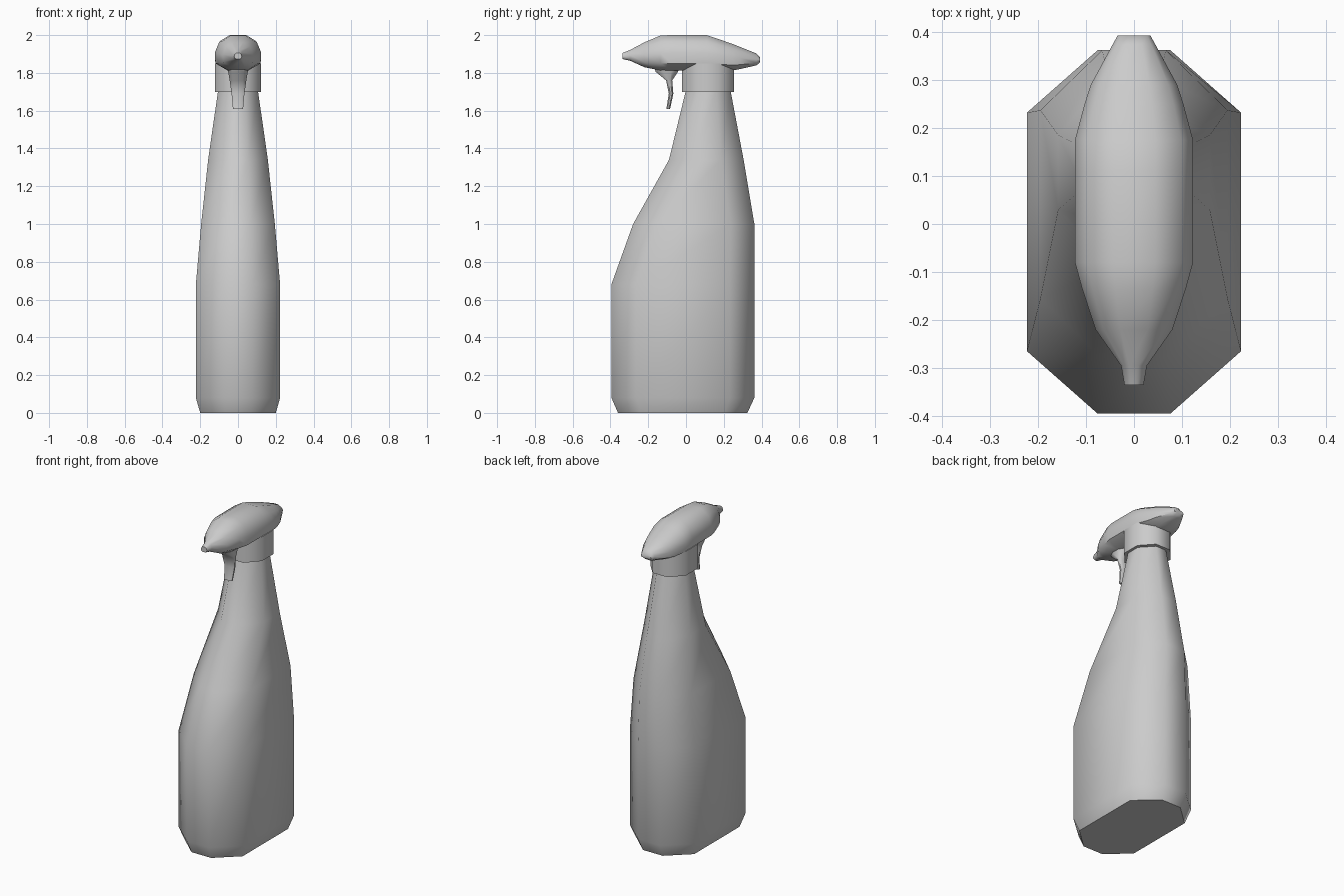
import bpy, math

if "Cube" in bpy.data.objects:
    bpy.data.objects.remove(bpy.data.objects["Cube"])


def loft(name, rings, angle=52):
    """Skin a list of equal-length point rings and cap both ends."""
    n = len(rings[0])
    verts = [p for r in rings for p in r]
    faces = []
    for k in range(len(rings) - 1):
        a, b = k * n, (k + 1) * n
        faces += [(a + i, a + (i + 1) % n, b + (i + 1) % n, b + i) for i in range(n)]
    last = (len(rings) - 1) * n
    faces += [tuple(reversed(range(n))), tuple(range(last, last + n))]
    me = bpy.data.meshes.new(name)
    me.from_pydata(verts, [], faces)
    ob = bpy.data.objects.new(name, me)
    bpy.context.collection.objects.link(ob)
    bpy.ops.object.select_all(action='DESELECT')
    ob.select_set(True)
    bpy.context.view_layer.objects.active = ob
    bpy.ops.object.mode_set(mode='EDIT')
    bpy.ops.mesh.select_all(action='SELECT')
    bpy.ops.mesh.normals_make_consistent(inside=False)
    bpy.ops.object.mode_set(mode='OBJECT')
    bpy.ops.object.shade_smooth_by_angle(angle=math.radians(angle))
    return ob


def octagon(z, hx, y0, y1, c, fx=0.34):
    """Chamfered rectangle at height z; c is the chamfer length along y."""
    x = hx * fx
    return [(x, y0, z), (hx, y0 + c, z), (hx, y1 - c, z), (x, y1, z),
            (-x, y1, z), (-hx, y1 - c, z), (-hx, y0 + c, z), (-x, y0, z)]


# bottle body: z, half width, front y, back y, chamfer
body = [(0.0, 0.20, -0.36, 0.325, 0.12), (0.08, 0.223, -0.395, 0.362, 0.13),
        (0.68, 0.223, -0.395, 0.362, 0.13), (1.0, 0.195, -0.28, 0.362, 0.125),
        (1.34, 0.158, -0.09, 0.305, 0.12), (1.71, 0.105, 0.0, 0.235, 0.075)]
loft("bottle", [octagon(*s) for s in body])

# collar between the neck and the spray head
loft("collar", [octagon(z, 0.123, -0.02, 0.255, 0.08, 0.42) for z in (1.70, 1.85)])

# spray head: y, half width, bottom z, top z
half = [(0.36, 1.0), (0.8, 0.82), (1.0, 0.5), (0.97, 0.2), (0.45, 0.0)]
section = half + [(-x, t) for x, t in reversed(half)]
head = [(-0.335, 0.02, 1.873, 1.906), (-0.295, 0.027, 1.864, 1.922),
        (-0.22, 0.08, 1.83, 1.962), (-0.135, 0.108, 1.813, 1.998),
        (-0.08, 0.123, 1.813, 2.0), (0.11, 0.123, 1.813, 2.0),
        (0.175, 0.123, 1.813, 1.978), (0.25, 0.103, 1.813, 1.952),
        (0.29, 0.09, 1.821, 1.936), (0.373, 0.045, 1.84, 1.903),
        (0.393, 0.034, 1.856, 1.88)]
loft("spray_head", [[(w * x, y, b + (t - b) * f) for x, f in section]
                    for y, w, b, t in head])

# trigger: z, half width, front y, back y
trigger = [(1.835, 0.055, -0.17, -0.03), (1.805, 0.052, -0.16, -0.043),
           (1.76, 0.044, -0.105, -0.073), (1.69, 0.034, -0.091, -0.067),
           (1.61, 0.027, -0.104, -0.084)]
loft("trigger", [octagon(z, w, a, b, (b - a) * 0.3, 0.6) for z, w, a, b in trigger])
